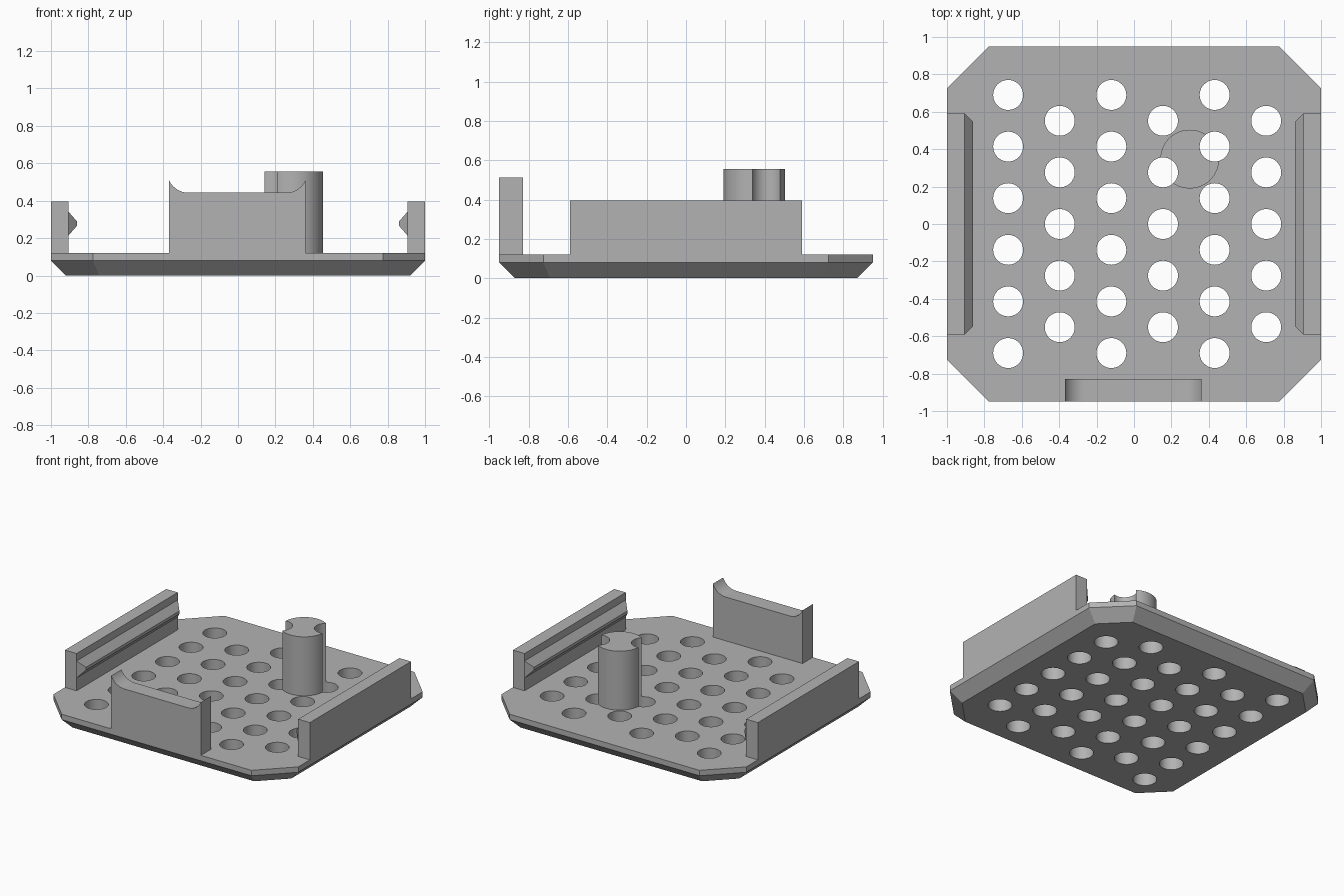
import bpy, bmesh
from math import radians, sin, cos, pi, asin
from mathutils import Matrix, Vector

if "Cube" in bpy.data.objects:
    bpy.data.objects.remove(bpy.data.objects["Cube"], do_unlink=True)

grey = bpy.data.materials.new("plain_grey")
grey.use_nodes = True
colour = (0.45, 0.45, 0.45, 1)
grey.diffuse_color = colour
grey.node_tree.nodes["Principled BSDF"].inputs["Base Color"].default_value = colour


def make_object(name, bm):
    bmesh.ops.recalc_face_normals(bm, faces=bm.faces)
    mesh = bpy.data.meshes.new(name)
    bm.to_mesh(mesh)
    bm.free()
    mesh.materials.append(grey)
    obj = bpy.data.objects.new(name, mesh)
    bpy.context.collection.objects.link(obj)
    return obj


def loft(name, rings):
    """Skin a closed solid through rings with equal point counts."""
    bm = bmesh.new()
    loops = [[bm.verts.new(p) for p in ring] for ring in rings]
    n = len(loops[0])
    for a, b in zip(loops, loops[1:]):
        for i in range(n):
            j = (i + 1) % n
            bm.faces.new((a[i], a[j], b[j], b[i]))
    bm.faces.new(loops[0])
    bm.faces.new(loops[-1])
    return make_object(name, bm)


def activate(obj):
    bpy.ops.object.select_all(action='DESELECT')
    obj.select_set(True)
    bpy.context.view_layer.objects.active = obj


def smooth(obj):
    activate(obj)
    bpy.ops.object.shade_smooth_by_angle(angle=radians(30))


def add_cylinder(bm, x, y, z0, z1, radius, sides):
    bmesh.ops.create_cone(bm, cap_ends=True, segments=sides, radius1=radius,
                          radius2=radius, depth=z1 - z0,
                          matrix=Matrix.Translation((x, y, (z0 + z1) / 2)))


def octagon(inset, z):
    """Plate outline with cut corners, moved inwards evenly."""
    x, y = 1 - inset, 0.95 - inset
    diagonal = 1.725 - inset * 2 ** 0.5
    cx, cy = diagonal - y, diagonal - x
    quarter = [(x, cy), (cx, y)]
    half = quarter + [(-a, b) for a, b in reversed(quarter)]
    return [(a, b, z) for a, b in half + [(-a, -b) for a, b in half]]


# Base plate with a bevelled underside
plate = loft("base_plate", [octagon(0.08, 0), octagon(0, 0.08), octagon(0, 0.12)])

# Round post standing on the plate
bm = bmesh.new()
add_cylinder(bm, 0.298, 0.347, 0.11, 0.555, 0.157, 64)
post = make_object("post", bm)

# Staggered holes through plate and post
bm = bmesh.new()
pitch = 0.276
for col in range(6):
    rows = 6 - col % 2
    for row in range(rows):
        add_cylinder(bm, -0.673 + col * pitch, (row - (rows - 1) / 2) * pitch,
                     -0.1, 0.7, 0.08, 40)
cutter = make_object("hole_cutter", bm)
cutter.hide_render = True
for obj in (plate, post):
    mod = obj.modifiers.new("holes", 'BOOLEAN')
    mod.operation = 'DIFFERENCE'
    mod.solver = 'EXACT'
    mod.object = cutter
    activate(obj)
    bpy.ops.object.modifier_apply(modifier=mod.name)
    smooth(obj)
bpy.data.objects.remove(cutter, do_unlink=True)


def rect(x, half_y, z0, z1):
    return [(x, -half_y, z0), (x, half_y, z0), (x, half_y, z1), (x, -half_y, z1)]


# Side walls with tapered snap ridges
for side, s in (("left", 1), ("right", -1)):
    loft(side + "_wall", [rect(s * 0.905, 0.59, 0.12, 0.395),
                          rect(s, 0.59, 0.12, 0.395)])
    loft(side + "_ridge", [rect(s * 0.905, 0.59, 0.215, 0.34),
                           rect(s * 0.86, 0.545, 0.267, 0.288)])

# Front wall whose top sweeps up at both ends
radius, flat_half, wall_half, mid = 0.114, 0.261, 0.366, -0.004
end_angle = asin((wall_half - flat_half) / radius)
sweep = [(flat_half + radius * sin(end_angle * i / 12),
          0.443 + radius * (1 - cos(end_angle * i / 12))) for i in range(13)]
profile = [(-wall_half, 0.12), (wall_half, 0.12)]
profile += sweep[::-1] + [(-x, z) for x, z in sweep]
front = loft("front_wall", [[(mid + x, y, z) for x, z in profile]
                            for y in (-0.95, -0.83)])
smooth(front)
